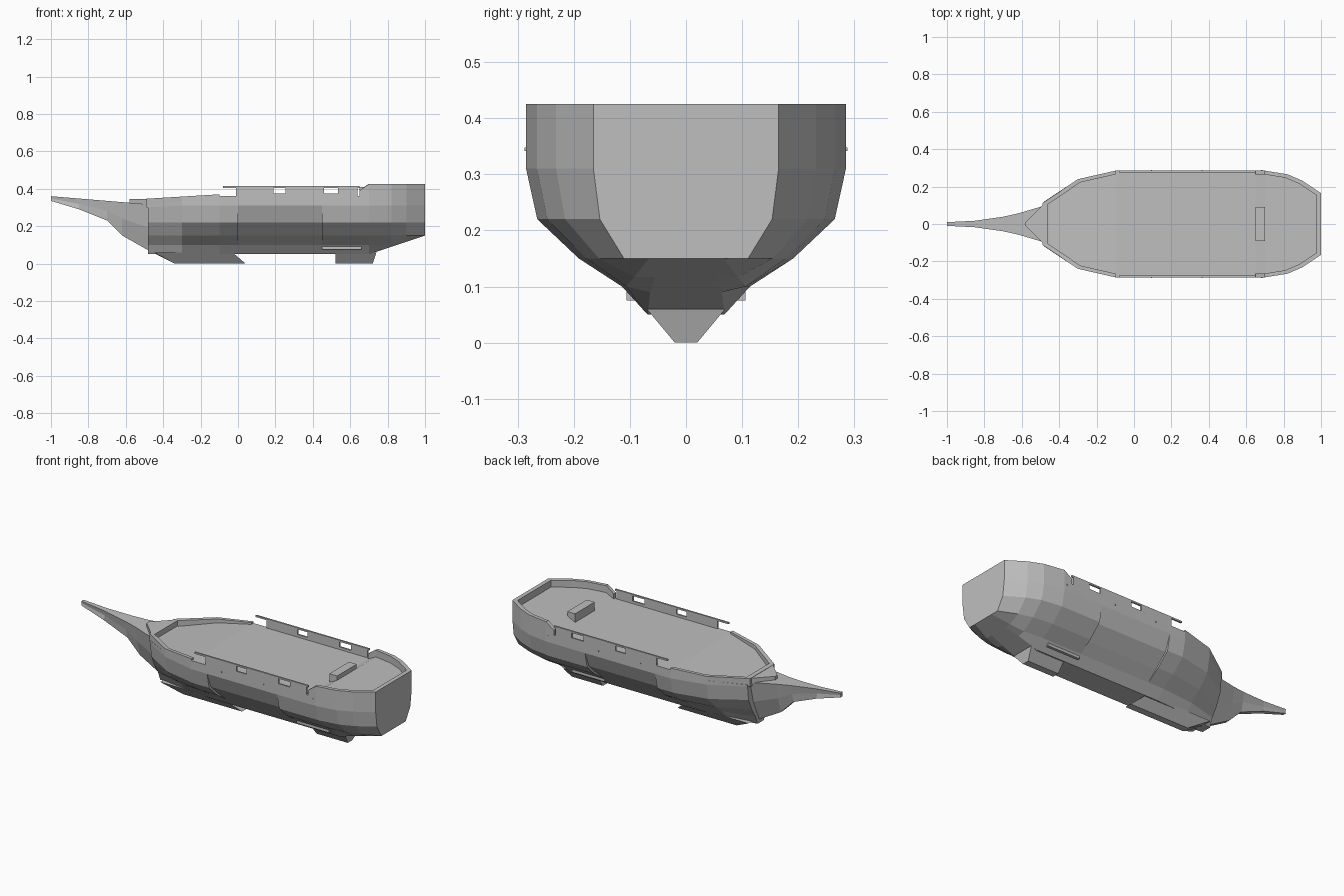
import bpy, bmesh

BEAM = .285
INSET = .93

cube = bpy.data.objects.get("Cube")
if cube:
    bpy.data.objects.remove(cube)

grey = bpy.data.materials.new("hull_grey")
grey.use_nodes = True
grey.diffuse_color = (.52, .52, .52, 1)
shader = grey.node_tree.nodes["Principled BSDF"]
shader.inputs["Base Color"].default_value = grey.diffuse_color
shader.inputs["Roughness"].default_value = .8


def loft(name, rings):
    """Skin a row of closed rings and cap both ends."""
    bm = bmesh.new()
    rows = [[bm.verts.new(point) for point in ring] for ring in rings]
    for row, following in zip(rows, rows[1:]):
        for i in range(len(row)):
            bm.faces.new((row[i - 1], row[i], following[i], following[i - 1]))
    bm.faces.new(rows[0])
    bm.faces.new(rows[-1])
    bmesh.ops.recalc_face_normals(bm, faces=bm.faces)
    mesh = bpy.data.meshes.new(name)
    bm.to_mesh(mesh)
    bm.free()
    mesh.materials.append(grey)
    obj = bpy.data.objects.new(name, mesh)
    bpy.context.collection.objects.link(obj)


def mirrored(half):
    """Complete a ring from its +y half."""
    return half + [(x, -y, z) for x, y, z in reversed(half)]


def box(name, x_range, y_range, z_range):
    (y_in, y_out), (bottom, top) = y_range, z_range
    loft(name, [[(x, y_in, bottom), (x, y_out, bottom), (x, y_out, top), (x, y_in, top)]
                for x in x_range])


# Hull lines: rounded bow, straight waist, tapered and rising stern
def bow_distance(x):
    return max(0, -.1 - x)


def stern_share(x):
    return max(0, (x - .7) / .3)


def half_beam(x):
    return BEAM * (1 - (2 * bow_distance(x)) ** 2) - .12 * stern_share(x) ** 2


def hull_bottom(x):
    return .05 + .1 * stern_share(x)


def deck_height(x):
    aft_ramp = min(.025, max(0, (x - .65) / 2))
    return .36 - .13 * bow_distance(x) + aft_ramp


def sheer_height(x):
    if x < 0:
        return .37 - .06 * bow_distance(x)
    return min(.425, .39 + .7 * (x - .65))


# Hull sections: height and width share of each chine
CHINES = [(.31, 1), (.22, .93), (.15, .67), (.1, .4), (.05, .24)]


def hull_section(name, stations, recess=0):
    rings = []
    for x in stations:
        half, bottom, deck = half_beam(x), hull_bottom(x), deck_height(x)
        points = [(x, half, deck)]
        for height, share in CHINES:
            if .1 < height < .3:
                share -= recess
            points.append((x, half * share, max(min(height, deck - .01), bottom)))
        rings.append(mirrored(points))
    loft(name, rings)


hull_section("fore_hull", [-.48, -.3, -.1, 0])
hull_section("waist_hull", [0, .45], recess=.06)
hull_section("aft_hull", [.45, .65, .7, .82, .9, 1])

# Beak and stem: widens towards the hull while its foot drops to the keel
beak_rings = []
for x, foot in [(-1, .335), (-.85, .29), (-.7, .23), (-.62, .15), (-.46, .06), (-.34, 0)]:
    share = (x + 1) / .66
    top = .36 - .055 * share
    width = .01 + .14 * share ** 2
    middle = (top + foot) / 2
    beak_rings.append(mirrored([(x, width, top), (x, width * .7, middle),
                                (x, min(width, .015), foot)]))
loft("beak", beak_rings)

# Pointed ledge where the beak meets the bow rail
loft("bow_ledge", [mirrored([(-.48, .11, height), (-.58, .01, height)])
                   for height in (.315, .345)])


# Keel wedges with raked ends
def keel(name, foot_range, top_range):
    loft(name, [mirrored([(top_x, .07, .06), (foot_x, .02, 0)])
                for foot_x, top_x in zip(foot_range, top_range)])


keel("fore_keel", (-.34, .04), (-.45, -.03))
keel("aft_keel", (.52, .72), (.52, .74))


# Solid bulwarks follow the hull lines round one end
def bulwark(name, stations):
    start = stations[0]
    half = []
    for x in stations:
        half.append((x, half_beam(x), start + (x - start) * INSET))
    path = half + [(x, -y, inner_x) for x, y, inner_x in reversed(half)]
    rings = []
    for x, y, inner_x in path:
        foot, top = deck_height(x) - .01, sheer_height(x)
        inner_y = y * INSET
        rings.append([(x, y, foot), (x, y, top),
                      (inner_x, inner_y, top), (inner_x, inner_y, foot)])
    loft(name, rings)


bulwark("fore_bulwark", [-.1, -.3, -.49])
bulwark("aft_bulwark", [.65, .7, .82, .9, 1])

# Thin waist rails pierced by two ports on each side
post_starts = [-.01, .255, .535]
post_ends = [.19, .46, .64]
for side, label in ((1, "left"), (-1, "right")):
    rail_y = (side * (BEAM - .01), side * BEAM)
    box(f"{label}_rail_foot", (post_starts[0], post_ends[-1]), rail_y, (.355, .375))
    box(f"{label}_rail_cap", (-.08, .65), rail_y, (.405, .414))
    for number, post in enumerate(zip(post_starts, post_ends)):
        box(f"{label}_rail_post_{number}", post, rail_y, (.375, .405))
    # Bilge ledge low on the hull and small studs below the rail
    box(f"{label}_bilge_ledge", (.45, .66), (side * .06, side * .106), (.075, .096))
    for number, x in enumerate((.09, .36, .68)):
        box(f"{label}_stud_{number}", (x, x + .006),
            (side * .28, side * .288), (.342, .348))

# Step block at the break of the aft deck
box("deck_step", (.65, .7), (-.09, .09), (.355, .41))
